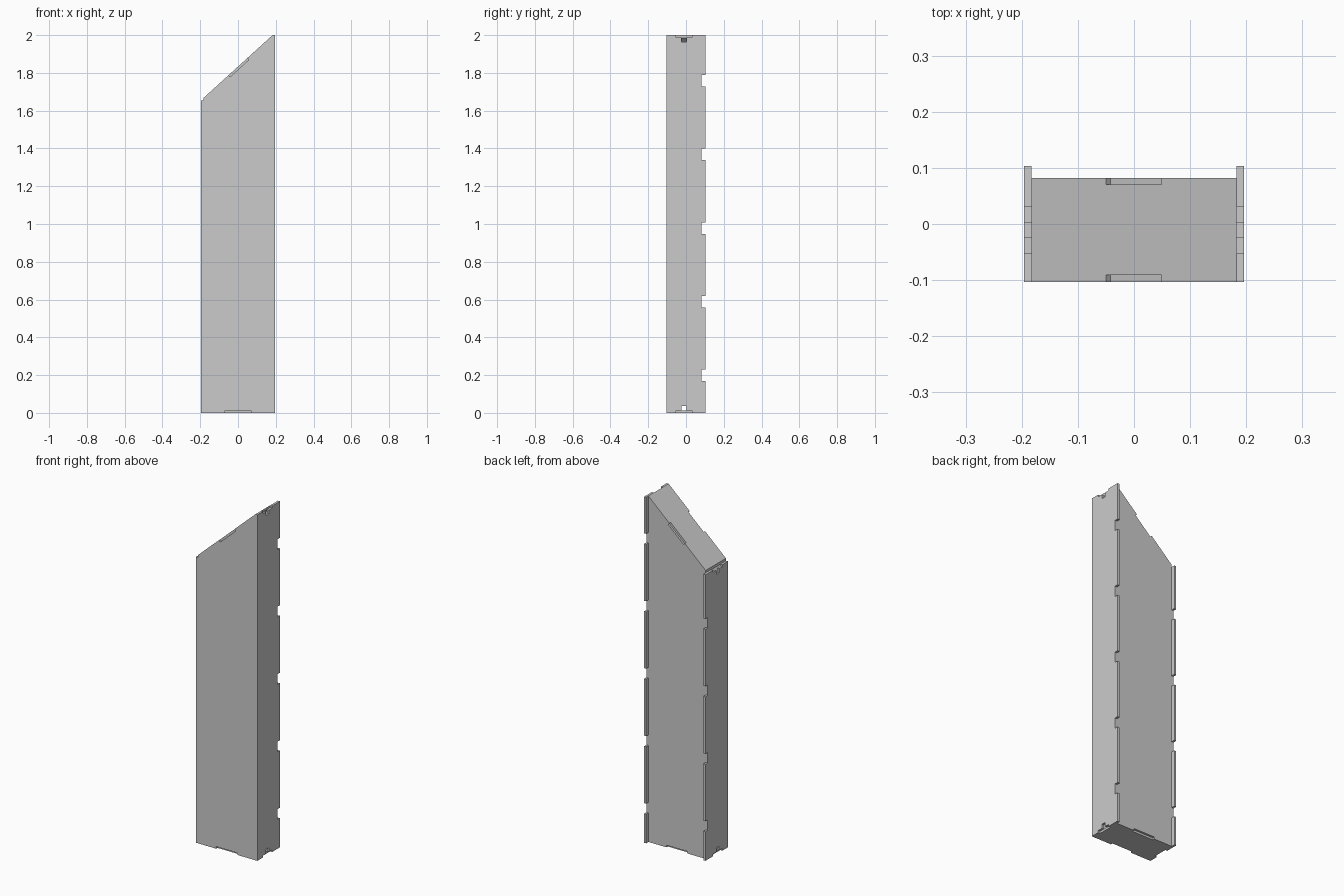
import bpy, bmesh
from mathutils import Vector

if "Cube" in bpy.data.objects:
    bpy.data.objects.remove(bpy.data.objects["Cube"])

T = 0.012                        # board thickness
X_OUT, X_IN = 0.196, 0.183       # outer and inner faces of the side boards
Y_F, Y_B, Y_EDGE = -0.103, 0.082, 0.103
Z_LOW, Z_HIGH, Z_LEFT = 1.667, 2.0, 1.653
low, high = Vector((-X_IN, Z_LOW)), Vector((X_IN, Z_HIGH))
slope = (high - low).normalized()
inward = Vector((slope.y, -slope.x)) * T


def board(name, profile, axis, start, end):
    """Extrude a 2D profile (x,z for axis y; y,z for axis x)."""
    bm = bmesh.new()
    def place(p, t):
        return (t, p[0], p[1]) if axis == 'x' else (p[0], t, p[1])
    face = bm.faces.new([bm.verts.new(place(p, start)) for p in profile])
    geom = bmesh.ops.extrude_face_region(bm, geom=[face])["geom"]
    shift = Vector(place((0, 0), end - start))
    bmesh.ops.translate(bm, vec=shift,
                        verts=[g for g in geom if isinstance(g, bmesh.types.BMVert)])
    bmesh.ops.recalc_face_normals(bm, faces=bm.faces)
    mesh = bpy.data.meshes.new(name)
    bm.to_mesh(mesh)
    bm.free()
    obj = bpy.data.objects.new(name, mesh)
    bpy.context.collection.objects.link(obj)
    return obj


def on_slope(x):
    return low + slope * ((x - low.x) / slope.x)


# Front and back boards: slanted top, shallow notch in the top and bottom edges
a, b = on_slope(-0.05), on_slope(0.049)
face_profile = [(-X_IN, 0), (-0.068, 0), (-0.068, T), (0.068, T), (0.068, 0),
                (X_IN, 0), high, b, b + inward, a + inward, a, low]
board("front_board", face_profile, 'y', Y_F, Y_F + T)
board("back_board", face_profile, 'y', Y_B - T, Y_B)

# Slanted lid and floor, set between front and back
drop = Vector((0, -T / slope.x))
board("slanted_lid", [low, low + drop, high + drop, high], 'y', Y_F + T, Y_B - T)
board("floor", [(-X_IN, 0), (X_IN, 0), (X_IN, T), (-X_IN, T)], 'y', Y_F + T, Y_B - T)


def side_profile(top):
    """Side board with stepped screw slots at both ends and a notched rear edge."""
    mid = (Y_F + Y_B) / 2
    steps = [(-0.042, 0), (-0.042, T), (-0.0125, T), (-0.0125, 0.036),
             (0.0125, 0.036), (0.0125, T), (0.042, T), (0.042, 0)]
    pts = [(Y_F, 0)] + [(mid + y, z) for y, z in steps] + [(Y_EDGE, 0)]
    for i in range(5):
        z0, z1 = 0.168 + 0.39 * i, 0.229 + 0.39 * i
        if z1 < top:
            pts += [(Y_EDGE, z0), (Y_B, z0), (Y_B, z1), (Y_EDGE, z1)]
    pts += [(Y_EDGE, top)] + [(mid + y, top - z) for y, z in reversed(steps)]
    return pts + [(Y_F, top)]


# Side boards
board("right_side", side_profile(Z_HIGH), 'x', X_IN, X_OUT)
board("left_side", side_profile(Z_LEFT), 'x', -X_OUT, -X_IN)
